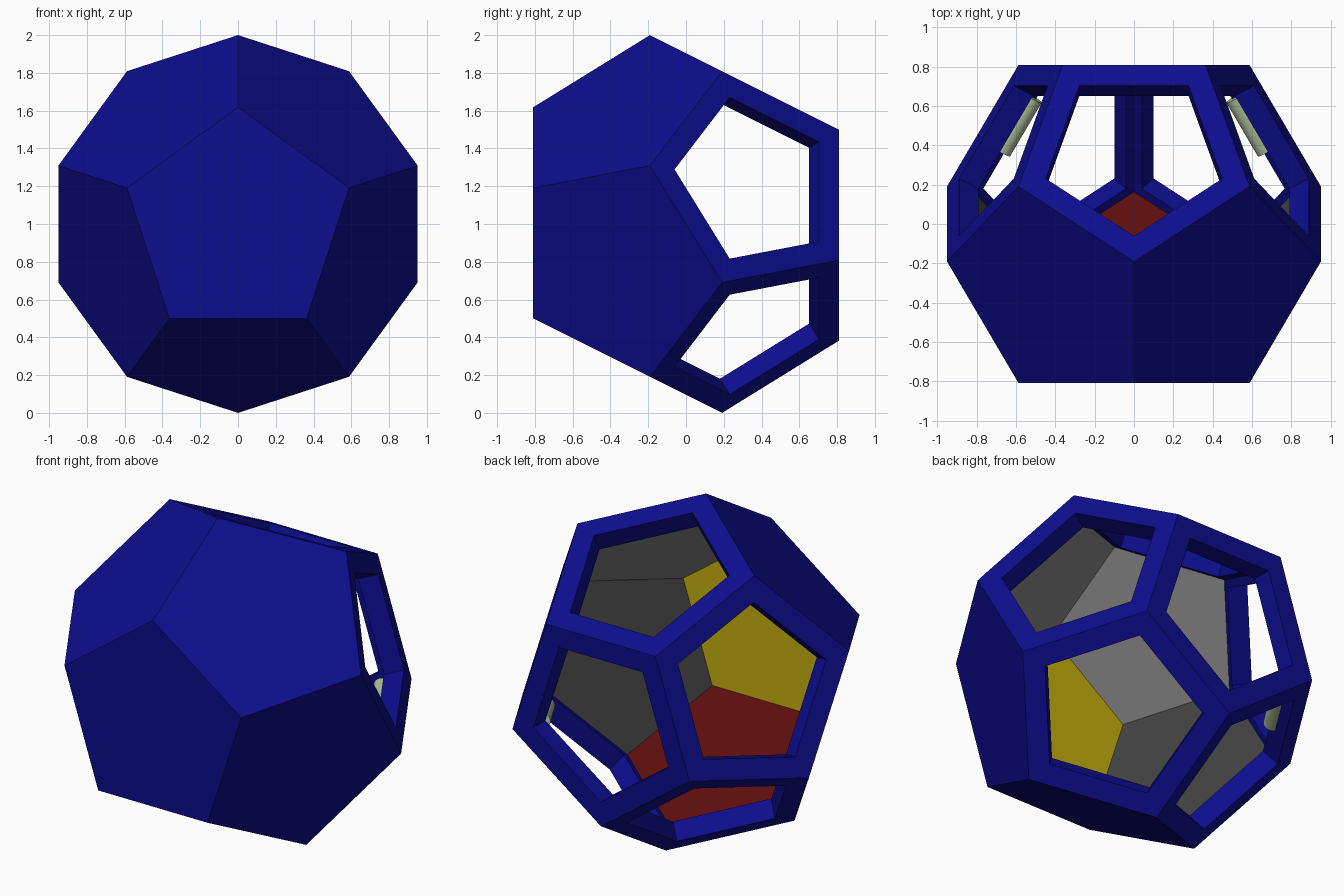
import bpy, bmesh
from math import sin, cos, pi, sqrt
from mathutils import Vector

if "Cube" in bpy.data.objects:
    bpy.data.objects.remove(bpy.data.objects["Cube"])

PHI = (1 + sqrt(5)) / 2
INR = PHI / 2            # distance from centre to each face
WALL = 0.115             # shell thickness
HOLE = 0.764             # window size relative to its face
LIFT = Vector((0, 0, 1))


def material(name, rgb):
    m = bpy.data.materials.new(name)
    m.diffuse_color = (*rgb, 1)
    m.use_nodes = True
    m.node_tree.nodes["Principled BSDF"].inputs["Base Color"].default_value = m.diffuse_color
    return m


BLUE = material("blue", (0.004, 0.004, 0.27))
YELLOW = material("yellow", (0.55, 0.42, 0.004))
RED = material("dark_red", (0.11, 0.004, 0.004))
DARK = material("dark_grey", (0.055, 0.055, 0.055))
LIGHT = material("light_grey", (0.25, 0.25, 0.25))
PALE = material("pale_green", (0.42, 0.52, 0.32))


def ring(radius, y, start):
    return [Vector((radius * cos(start + k * 2 * pi / 5), y,
                    radius * sin(start + k * 2 * pi / 5))) for k in range(5)]


# Dodecahedron corners and face normals, five-fold axis along y
y_mid = (PHI - 1) ** 2 / 2
corners = (ring(1 / PHI, -INR, pi / 2) + ring(1, -y_mid, pi / 2)
           + ring(1, y_mid, -pi / 2) + ring(1 / PHI, INR, -pi / 2))
ny = 1 / sqrt(5)
front_normals = [Vector((0, -1, 0))] + ring(2 * ny, -ny, -pi / 2)
back_normals = [Vector((0, 1, 0))] + ring(2 * ny, ny, pi / 2)


def face_corners(n):
    pts = [c for c in corners if c.dot(n) > INR - 0.01]
    e1 = (pts[0] - n * INR).normalized()
    e2 = n.cross(e1)
    angle = lambda p: (Vector((1, 0)).angle_signed(Vector((p.dot(e1), p.dot(e2)))))
    return sorted(pts, key=angle, reverse=True)


# Hollow shell: solid front half with coloured inner panels, windowed back half
slots = [BLUE, YELLOW, RED, DARK, LIGHT]
bm = bmesh.new()


def add_face(pts, slot=0):
    f = bm.faces.new([bm.verts.new(p + LIFT) for p in pts])
    f.material_index = slot


inner_scale = 1 - WALL / INR
for n in front_normals:
    outer = face_corners(n)
    add_face(outer)
    if n.y < -0.9:
        slot = 1
    elif n.z < -0.8:
        slot = 2
    else:
        slot = 3 if n.z < 0 else 4
    add_face([p * inner_scale for p in reversed(outer)], slot)

for n in back_normals:
    outer = face_corners(n)
    centre = n * INR
    rim = [centre + (p - centre) * HOLE for p in outer]
    inner_rim = [p - n * WALL for p in rim]
    inner = [p * inner_scale for p in outer]
    loops = [outer, rim, inner_rim, inner]
    for a, b in zip(loops, loops[1:]):
        for i in range(5):
            j = (i + 1) % 5
            add_face([a[i], a[j], b[j], b[i]])

bmesh.ops.remove_doubles(bm, verts=bm.verts, dist=1e-4)
# Outer and inner skins of each half meet along windows, so normals are consistent
bmesh.ops.recalc_face_normals(bm, faces=bm.faces)
mesh = bpy.data.meshes.new("shell")
bm.to_mesh(mesh)
bm.free()
for m in slots:
    mesh.materials.append(m)
shell = bpy.data.objects.new("shell", mesh)
bpy.context.collection.objects.link(shell)

# Pale pins tucked behind the two side struts
for side, label in ((1, "right"), (-1, "left")):
    start = Vector((side * 0.673, 0.37, 0.76))
    axis = Vector((side * -0.5, 0.852, 0.162)).normalized()
    bpy.ops.mesh.primitive_cylinder_add(
        vertices=32, radius=0.05, depth=0.32, location=start + axis * 0.16,
        rotation=axis.to_track_quat('Z', 'Y').to_euler())
    pin = bpy.context.object
    pin.name = "pin_" + label
    pin.data.materials.append(PALE)
    bpy.ops.object.shade_smooth_by_angle()
